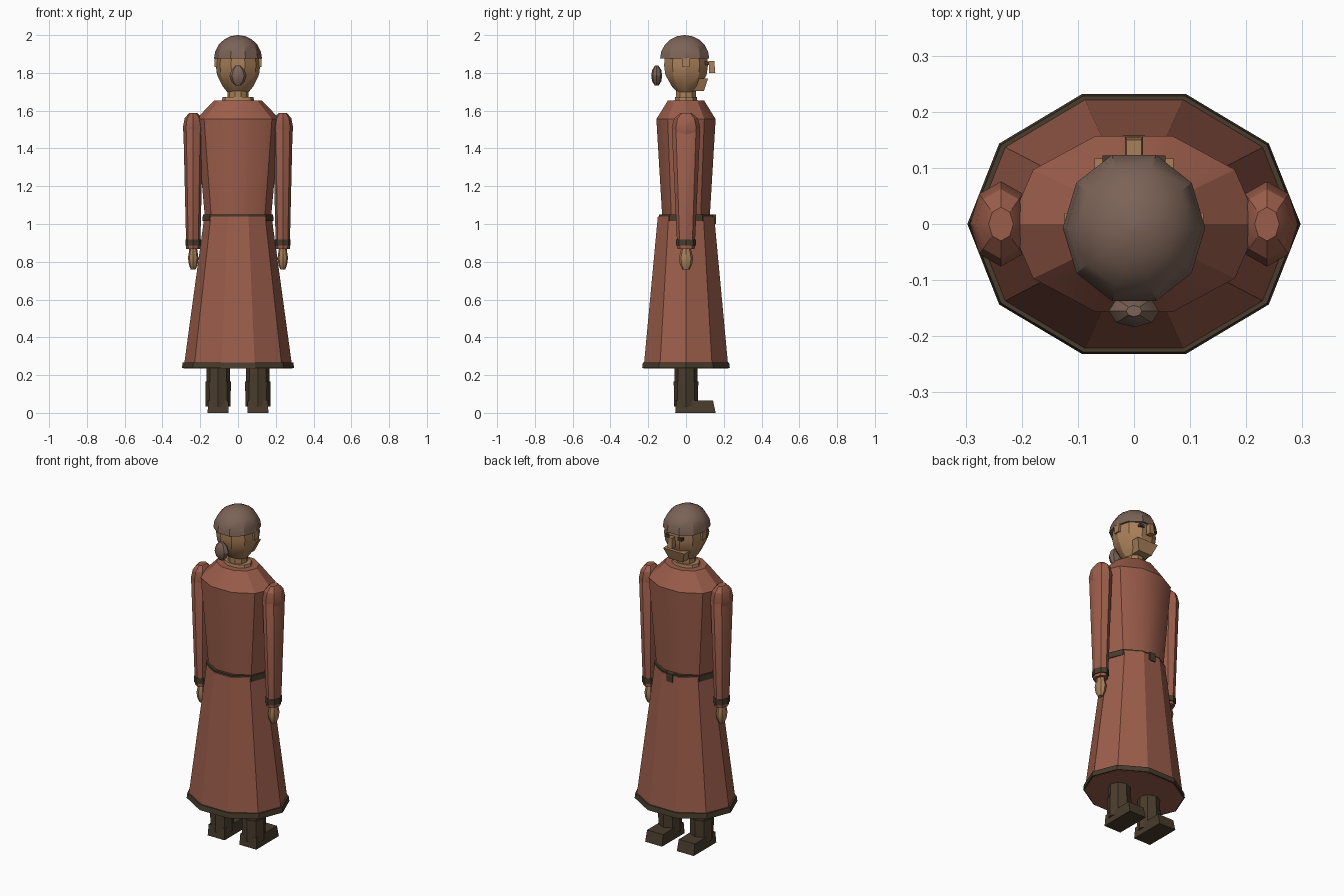
import bpy, bmesh
from math import cos, sin, pi, radians

cube = bpy.data.objects.get("Cube")
if cube:
    bpy.data.objects.remove(cube, do_unlink=True)


def material(name, rgb):
    m = bpy.data.materials.new(name)
    m.use_nodes = True
    m.diffuse_color = (*rgb, 1)
    m.node_tree.nodes["Principled BSDF"].inputs["Base Color"].default_value = (*rgb, 1)
    return m


RED = material("russet cloth", (0.33, 0.11, 0.07))
SKIN = material("skin", (0.40, 0.215, 0.10))
HAIR = material("grey brown hair", (0.20, 0.125, 0.095))
DARK = material("dark leather", (0.065, 0.045, 0.025))


def finish(name, bm, mat):
    bmesh.ops.recalc_face_normals(bm, faces=bm.faces)
    mesh = bpy.data.meshes.new(name)
    bm.to_mesh(mesh)
    bm.free()
    mesh.materials.append(mat)
    ob = bpy.data.objects.new(name, mesh)
    bpy.context.collection.objects.link(ob)
    bpy.ops.object.select_all(action="DESELECT")
    bpy.context.view_layer.objects.active = ob
    ob.select_set(True)
    bpy.ops.object.shade_smooth_by_angle(angle=radians(30))
    return ob


def loft(name, mat, rings, x=0, y=0, sides=10):
    """Capped stack of elliptical rings, each (z, x radius, y radius)."""
    bm = bmesh.new()
    loops = []
    for z, rx, ry in rings:
        angles = [2 * pi * i / sides for i in range(sides)]
        loops.append([bm.verts.new((x + rx * cos(a), y + ry * sin(a), z)) for a in angles])
    for low, high in zip(loops, loops[1:]):
        for i in range(sides):
            j = (i + 1) % sides
            bm.faces.new((low[i], low[j], high[j], high[i]))
    bm.faces.new(loops[0])
    bm.faces.new(loops[-1])
    return finish(name, bm, mat)


def block(name, mat, bottom, top, x=0):
    """Tapered box; each end is (z, half width, y back, y front)."""
    bm = bmesh.new()
    ends = []
    for z, w, back, front in (bottom, top):
        corners = ((-w, back), (w, back), (w, front), (-w, front))
        ends.append([bm.verts.new((x + px, py, z)) for px, py in corners])
    bm.faces.new(ends[0])
    bm.faces.new(ends[1])
    for i in range(4):
        j = (i + 1) % 4
        bm.faces.new((ends[0][i], ends[0][j], ends[1][j], ends[1][i]))
    return finish(name, bm, mat)


def dome(z, height, rx, ry, steps, start=0):
    """Rings of an ellipsoid from a start angle up to near the pole."""
    angles = [start + (pi / 2 - start) * i / steps for i in range(steps)] + [pi / 2 - 0.02]
    return [(z + height * sin(a), rx * cos(a), ry * cos(a)) for a in angles]


# Long coat: skirt, hem, belt and bodice
loft("skirt", RED, [(0.235, 0.288, 0.236), (1.04, 0.178, 0.157)])
loft("hem", DARK, [(0.237, 0.297, 0.244), (0.268, 0.293, 0.240)])
loft("belt", DARK, [(1.015, 0.188, 0.148), (1.05, 0.186, 0.15)])
block("buckle", DARK, (1.0, 0.02, 0.13, 0.158), (1.05, 0.02, 0.13, 0.158))
loft("bodice", RED, [(1.0, 0.172, 0.130), (1.555, 0.222, 0.165), (1.655, 0.125, 0.1)])

# Neck and head
loft("collar", SKIN, [(1.64, 0.088, 0.065), (1.672, 0.082, 0.06)])
loft("neck", SKIN, [(1.65, 0.055, 0.055), (1.74, 0.055, 0.055)])
loft("head", SKIN, [(1.70, 0.058, 0.05), (1.73, 0.082, 0.08), (1.79, 0.111, 0.115),
                    (1.84, 0.118, 0.122), (1.90, 0.112, 0.116), (1.95, 0.07, 0.07)])
block("jaw", SKIN, (1.705, 0.045, 0.02, 0.095), (1.77, 0.07, 0.0, 0.117))
block("nose", SKIN, (1.80, 0.016, 0.122, 0.155), (1.862, 0.013, 0.122, 0.15))
loft("hair_cap", HAIR, dome(1.875, 0.125, 0.127, 0.137, 5), y=-0.007)
loft("hair_bun", HAIR, [(1.733, 0.014, 0.01), (1.755, 0.035, 0.024), (1.785, 0.045, 0.029),
                        (1.815, 0.035, 0.024), (1.838, 0.014, 0.01)], y=-0.155, sides=8)

# Paired parts
for side, s in (("left", 1), ("right", -1)):
    arm = s * 0.237
    block(side + "_ear", SKIN, (1.83, 0.012, -0.018, 0.018), (1.878, 0.012, -0.02, 0.02), s * 0.112)
    block(side + "_eye", DARK, (1.843, 0.014, 0.09, 0.122), (1.86, 0.014, 0.09, 0.122), s * 0.042)
    loft(side + "_shoulder", RED, [(1.43, 0.035, 0.045), (1.46, 0.05, 0.066), (1.51, 0.055, 0.076),
                                   (1.56, 0.045, 0.062), (1.588, 0.022, 0.03)], arm, sides=8)
    loft(side + "_sleeve", RED, [(0.868, 0.037, 0.046), (1.5, 0.052, 0.075),
                                 (1.53, 0.04, 0.06)], arm, sides=8)
    loft(side + "_cuff", DARK, [(0.885, 0.042, 0.053), (0.918, 0.042, 0.053)], arm, sides=8)
    loft(side + "_hand", SKIN, [(0.76, 0.013, 0.018), (0.785, 0.023, 0.032), (0.82, 0.028, 0.038),
                                (0.858, 0.022, 0.028), (0.88, 0.02, 0.024)], arm, sides=8)
    loft(side + "_leg", DARK, [(0.04, 0.062, 0.06), (0.26, 0.062, 0.06)], s * 0.105, sides=8)
    loft(side + "_boot_shaft", DARK, [(0.035, 0.066, 0.064), (0.165, 0.067, 0.065)],
         s * 0.105, sides=8)
    block(side + "_boot", DARK, (0, 0.056, -0.057, 0.157), (0.066, 0.053, -0.052, 0.143), s * 0.105)
